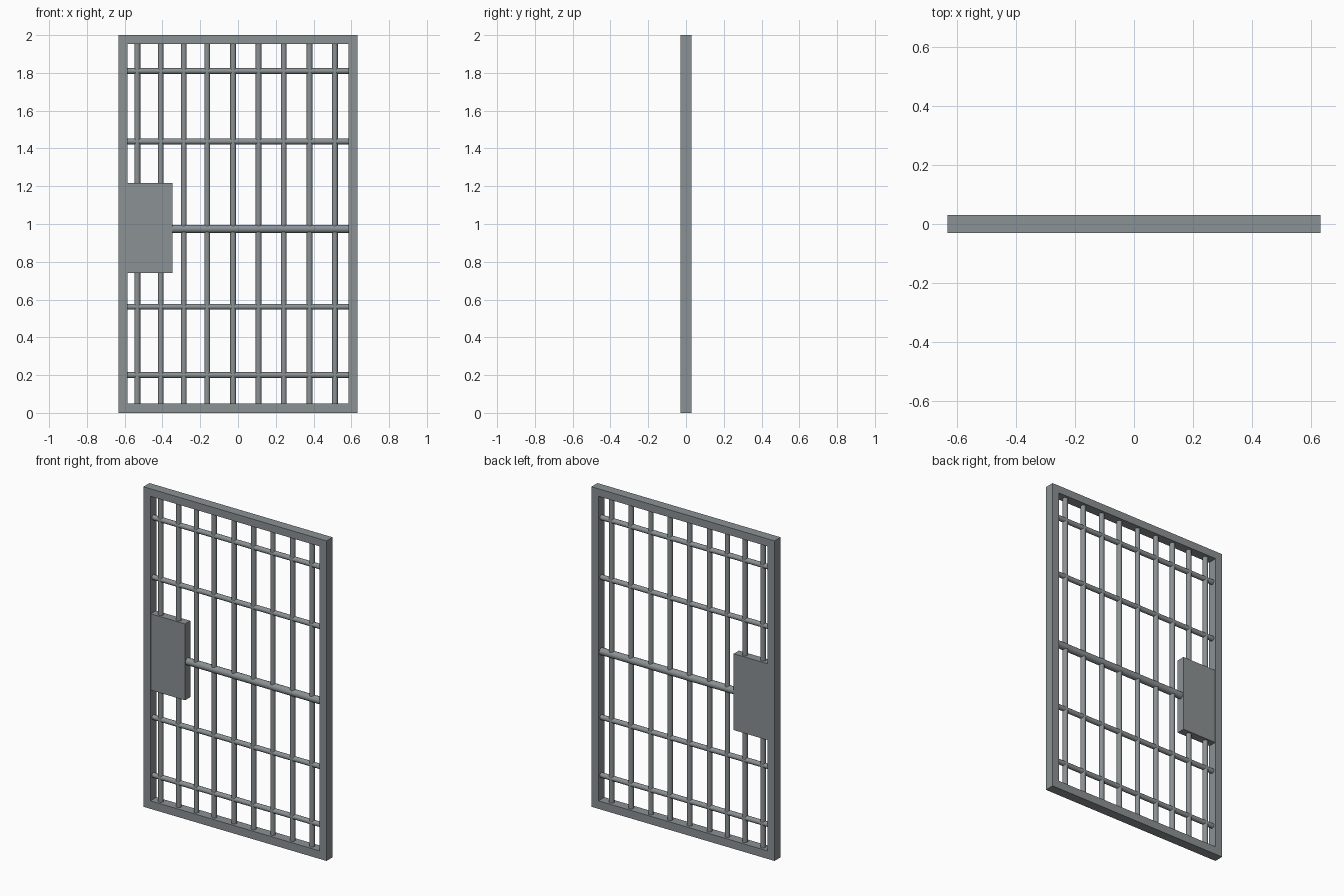
import bpy
import math

if "Cube" in bpy.data.objects:
    bpy.data.objects.remove(bpy.data.objects["Cube"])

steel = bpy.data.materials.new("grey_steel")
steel.diffuse_color = (0.26, 0.285, 0.295, 1)
steel.use_nodes = True
steel.node_tree.nodes["Principled BSDF"].inputs["Base Color"].default_value = steel.diffuse_color


def box(name, x0, x1, y0, y1, z0, z1):
    bpy.ops.mesh.primitive_cube_add(
        size=1, location=((x0 + x1) / 2, (y0 + y1) / 2, (z0 + z1) / 2))
    ob = bpy.context.object
    ob.name = name
    ob.scale = (x1 - x0, y1 - y0, z1 - z0)
    bpy.ops.object.transform_apply(location=False, rotation=False, scale=True)
    ob.data.materials.append(steel)


def rod(name, radius, length, location, horizontal=False):
    rotation = (0, math.pi / 2, 0) if horizontal else (0, 0, 0)
    bpy.ops.mesh.primitive_cylinder_add(
        vertices=20, radius=radius, depth=length,
        location=location, rotation=rotation)
    ob = bpy.context.object
    ob.name = name
    ob.data.materials.append(steel)
    bpy.ops.object.shade_smooth_by_angle(angle=math.radians(40))


W, D, IN = 0.633, 0.03, 0.585       # half width, half depth, inner half width
Z0, Z1 = 0.05, 1.953                # inner bottom and top

# Outer frame
box("frame_left", -W, -IN, -D, D, 0, 2)
box("frame_right", IN, W, -D, D, 0, 2)
box("frame_bottom", -IN, IN, -D, D, 0, Z0)
box("frame_top", -IN, IN, -D, D, Z1, 2)

# Vertical bars
for i, x in enumerate((-0.533, -0.409, -0.287, -0.163, -0.026,
                       0.109, 0.242, 0.379, 0.513)):
    rod(f"vertical_bar_{i + 1}", 0.0155, Z1 - Z0 + 0.01, (x, 0, (Z0 + Z1) / 2))

# Thin cross bars
for i, z in enumerate((0.2, 0.562, 1.437, 1.81)):
    rod(f"cross_bar_{i + 1}", 0.0155, 2 * IN + 0.005, (0, 0, z), True)

# Thick middle bar, running from the lock box to the right frame
rod("middle_bar", 0.022, IN + 0.4, ((IN - 0.4) / 2, 0, 0.974), True)

# Lock box
box("lock_box", -0.588, -0.348, -0.026, 0.026, 0.74, 1.217)
